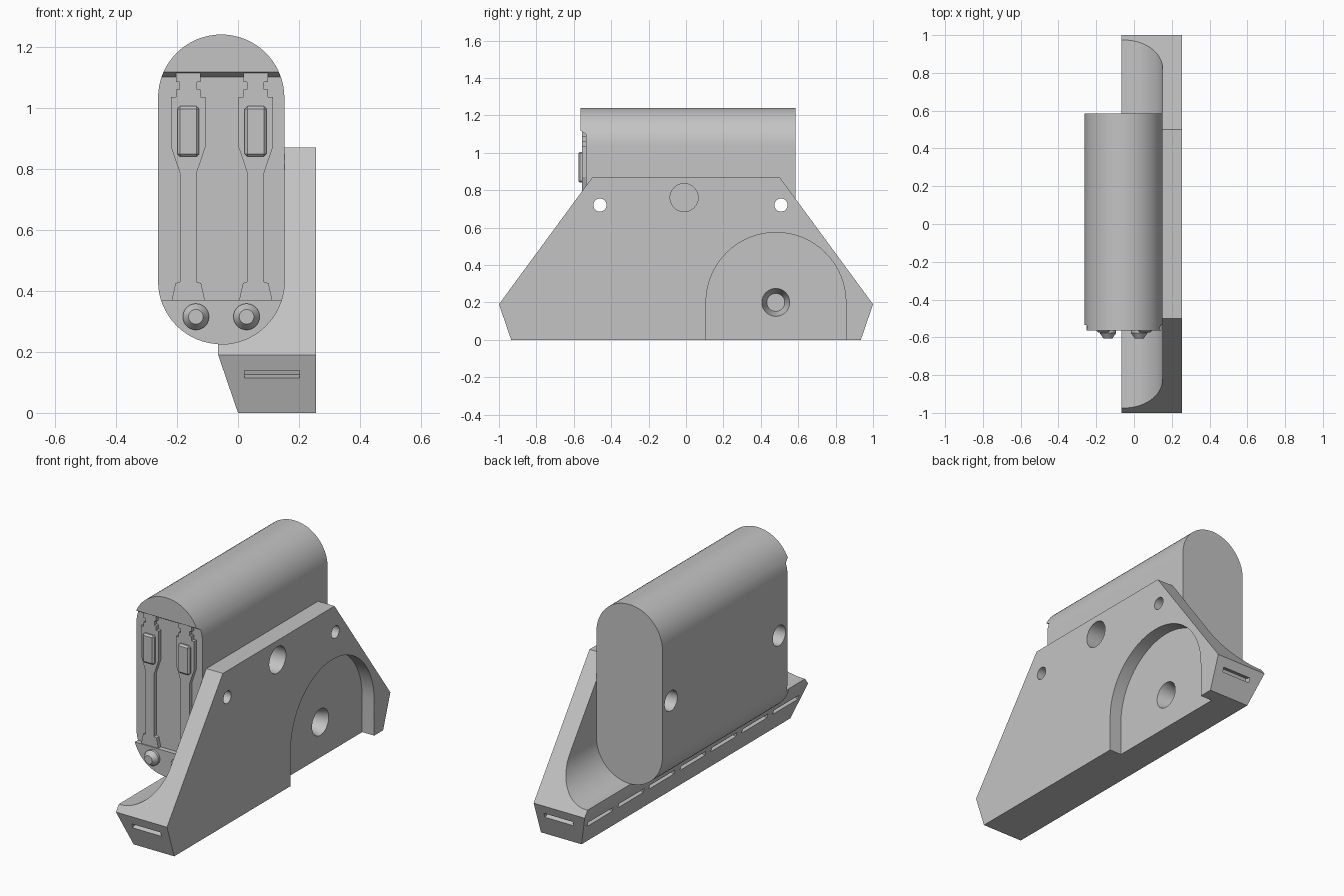
import bpy, bmesh, math
from mathutils import Matrix

cube = bpy.data.objects.get("Cube")
if cube:
    bpy.data.objects.remove(cube, do_unlink=True)

grey = bpy.data.materials.new("plain grey")
grey.use_nodes = True
GREY = (0.55, 0.55, 0.55, 1)
grey.diffuse_color = GREY
grey.node_tree.nodes["Principled BSDF"].inputs["Base Color"].default_value = GREY


def make(name, bm):
    bmesh.ops.recalc_face_normals(bm, faces=bm.faces[:])
    mesh = bpy.data.meshes.new(name)
    bm.to_mesh(mesh)
    bm.free()
    mesh.materials.append(grey)
    ob = bpy.data.objects.new(name, mesh)
    bpy.context.collection.objects.link(ob)
    return ob


def prism(name, pts, axis, lo, hi):
    """Extrude a (y,z) profile along x, or an (x,z) profile along y."""
    bm = bmesh.new()
    place = (lambda a, b: (lo, a, b)) if axis == "x" else (lambda a, b: (a, lo, b))
    face = bm.faces.new([bm.verts.new(place(a, b)) for a, b in pts])
    ext = bmesh.ops.extrude_face_region(bm, geom=[face])
    step = (hi - lo, 0, 0) if axis == "x" else (0, hi - lo, 0)
    bmesh.ops.translate(bm, vec=step, verts=[v for v in ext["geom"] if isinstance(v, bmesh.types.BMVert)])
    return make(name, bm)


def cone(name, axis, lo, hi, u, z, r_lo, r_hi):
    """Cylinder or cone along x or y, centred on (u, z) in the other two axes."""
    bm = bmesh.new()
    bmesh.ops.create_cone(bm, cap_ends=True, segments=40, radius1=r_lo, radius2=r_hi, depth=hi - lo)
    mid = (lo + hi) / 2
    if axis == "x":
        mat = Matrix.Translation((mid, u, z)) @ Matrix.Rotation(math.pi / 2, 4, "Y")
    else:
        mat = Matrix.Translation((u, mid, z)) @ Matrix.Rotation(-math.pi / 2, 4, "X")
    bmesh.ops.transform(bm, matrix=mat, verts=bm.verts[:])
    return make(name, bm)


def box(name, centre, size, axis, angle):
    bm = bmesh.new()
    mat = Matrix.Translation(centre) @ Matrix.Rotation(angle, 4, axis) @ Matrix.Diagonal((*size, 1))
    bmesh.ops.create_cube(bm, size=1, matrix=mat)
    return make(name, bm)


def carve(ob, cutters):
    """Subtract the cutters, keep the result as plain mesh and drop the cutters."""
    for c in cutters:
        c.hide_render = True
        mod = ob.modifiers.new("cut", "BOOLEAN")
        mod.operation, mod.solver, mod.object = "DIFFERENCE", "EXACT", c
    bake(ob)
    for c in cutters:
        bpy.data.objects.remove(c, do_unlink=True)


def bake(ob):
    bpy.context.view_layer.update()
    dg = bpy.context.evaluated_depsgraph_get()
    mesh = bpy.data.meshes.new_from_object(ob.evaluated_get(dg))
    ob.modifiers.clear()
    ob.data = mesh


def arc(cx, cz, r, a0, a1, n=32):
    return [(cx + r * math.cos(math.radians(a0 + (a1 - a0) * i / n)),
             cz + r * math.sin(math.radians(a0 + (a1 - a0) * i / n))) for i in range(n + 1)]


# Shared dimensions
R, CX, LOW, HIGH = 0.207, -0.055, 0.432, 1.033
CAPSULE = arc(CX, HIGH, R, 0, 180) + arc(CX, LOW, R, 180, 360)
LEAN = math.atan2(0.065, 0.19)
BOLTS = [(-0.46, 0.72), (0.508, 0.72)]

# Mounting bracket: trapezoid slab with a cradle scooped out for the body
half = [(0.935, 0), (1, 0.19), (0.5, 0.87)]
bracket = prism("mounting_bracket", half + [(-y, z) for y, z in reversed(half)], "x", -0.065, 0.255)
cuts = [
    prism("cradle_cut", CAPSULE, "y", -1.2, 1.2),
    prism("lean_cut", [(-0.065, 0.19), (0.0171, -0.05), (-0.2, -0.05), (-0.2, 0.19)], "y", -1.2, 1.2),
    prism("arch_cut", arc(0.481, 0.2, 0.374, 0, 180) + [(0.107, -0.1), (0.855, -0.1)], "x", 0.18, 0.3),
    cone("socket_cut", "x", 0.09, 0.181, 0.48, 0.2, 0.048, 0.075),
    cone("large_hole_cut", "x", 0.1, 0.3, -0.01, 0.76, 0.075, 0.075),
]
cuts += [cone("bolt_cut", "x", 0.1, 0.3, y, z, 0.035, 0.035) for y, z in BOLTS]
# Slots along the leaning side and one on each end
cuts += [box("side_slot_cut", (-0.0434, 0.277 * k, 0.127), (0.07, 0.225, 0.027), "Y", -LEAN)
         for k in range(-3, 4)]
cuts += [box("end_slot_cut", (0.112, s * 0.978, 0.127), (0.18, 0.07, 0.027), "X", -s * LEAN)
         for s in (-1, 1)]
carve(bracket, cuts)

# Capsule body with a shallow recess across the front and two bolt wells
body = prism("capsule_body", CAPSULE, "y", -0.563, 0.585)
recess = [(-0.7, 0.37), (-0.535, 0.37), (-0.535, 1.1), (-0.563, 1.117), (-0.7, 1.117)]
cuts = [prism("recess_cut", recess, "x", -0.5, 0.5)]
cuts += [cone("well_cut", "x", -0.4, 0.1, y, z, 0.057, 0.057) for y, z in BOLTS]
cuts += [cone("bolt_cut", "x", 0.05, 0.3, y, z, 0.035, 0.035) for y, z in BOLTS]
carve(body, cuts)

# Front strips, each with a raised catch and a round knob below
smooth = [bracket, body]
edge = [(0.04, 1.115), (0.04, 1.085), (0.028, 1.085), (0.028, 1.06), (0.04, 1.06), (0.04, 1.035),
        (0.056, 1.035), (0.056, 0.87), (0.027, 0.785), (0.027, 0.43), (0.042, 0.425), (0.054, 0.37)]
for side, cx in (("right", -0.163), ("left", 0.058)):
    outline = [(cx + w, z) for w, z in edge] + [(cx - w, z) for w, z in reversed(edge)]
    prism(side + "_strip", outline, "y", -0.557, -0.53)
    catch = [(cx - 0.036, 0.84), (cx + 0.036, 0.84), (cx + 0.036, 1.005), (cx - 0.036, 1.005)]
    latch = prism(side + "_catch", catch, "y", -0.575, -0.54)
    bev = latch.modifiers.new("bevel", "BEVEL")
    bev.width, bev.segments = 0.009, 1
    bake(latch)
for side, kx in (("right", -0.138), ("left", 0.028)):
    smooth.append(cone(side + "_knob_collar", "y", -0.578, -0.55, kx, 0.315, 0.043, 0.043))
    smooth.append(cone(side + "_knob_tip", "y", -0.605, -0.578, kx, 0.315, 0.024, 0.043))

# Smooth the rounded parts while keeping hard edges
bpy.ops.object.select_all(action="DESELECT")
for ob in smooth:
    ob.select_set(True)
bpy.context.view_layer.objects.active = body
bpy.ops.object.shade_smooth_by_angle(angle=math.radians(30))
